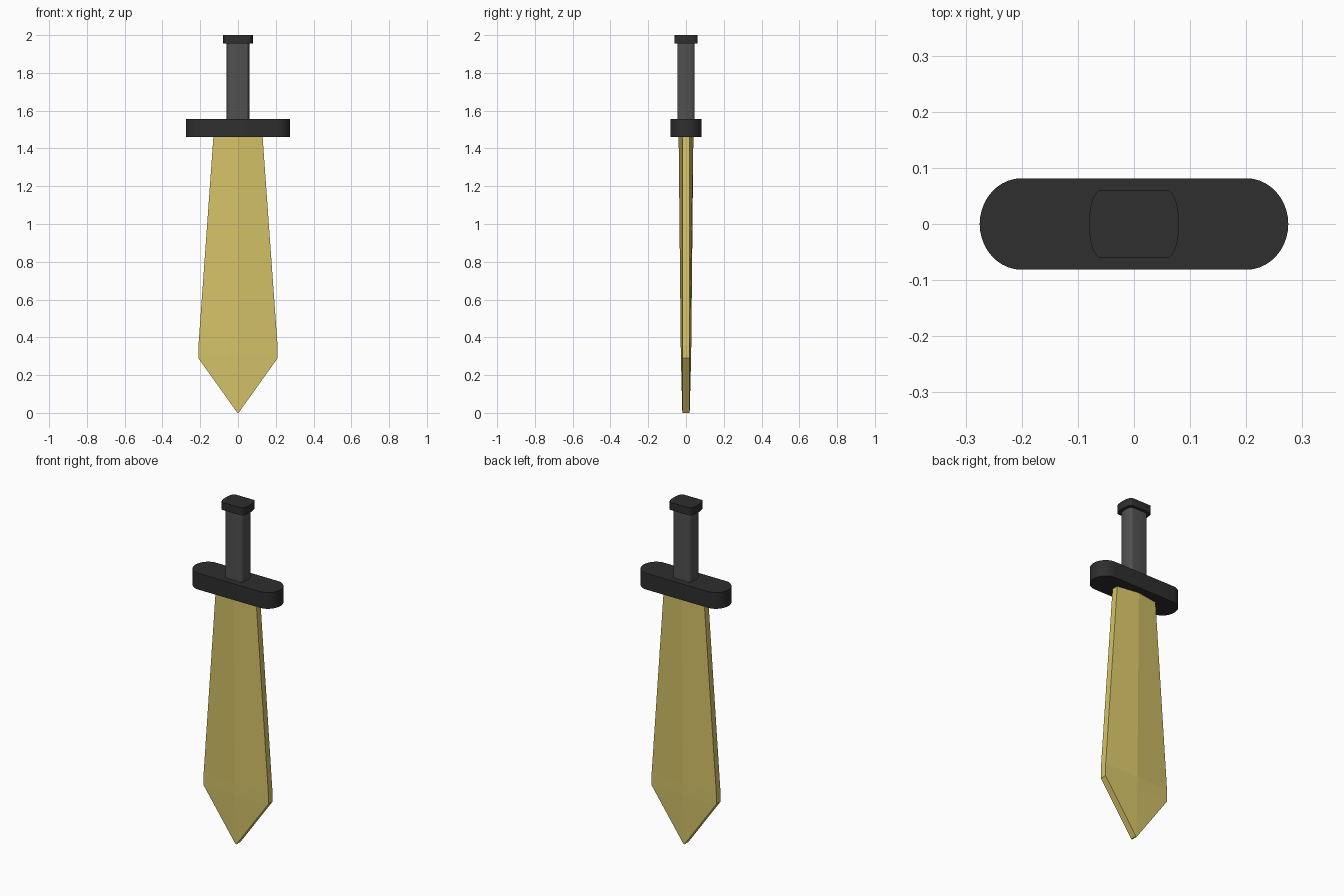
import bpy, bmesh, math

if "Cube" in bpy.data.objects:
    bpy.data.objects.remove(bpy.data.objects["Cube"])


def material(name, *rgb):
    lin = [((c / 255 + 0.055) / 1.055) ** 2.4 for c in rgb]
    m = bpy.data.materials.new(name)
    m.diffuse_color = (*lin, 1)
    m.use_nodes = True
    m.node_tree.nodes["Principled BSDF"].inputs["Base Color"].default_value = m.diffuse_color
    return m


gold = material("gold", 213, 195, 105)
black = material("black", 46, 46, 46)
grey = material("dark_grey", 80, 80, 80)


def loft(name, rings, mat, smooth=True):
    """Skin a stack of equal-length rings and cap both ends."""
    bm = bmesh.new()
    rows = [[bm.verts.new(p) for p in r] for r in rings]
    n = len(rows[0])
    for a, b in zip(rows, rows[1:]):
        for i in range(n):
            j = (i + 1) % n
            bm.faces.new((a[i], a[j], b[j], b[i]))
    bm.faces.new(rows[0][::-1])
    bm.faces.new(rows[-1])
    bmesh.ops.remove_doubles(bm, verts=bm.verts, dist=0.0005)
    bmesh.ops.recalc_face_normals(bm, faces=bm.faces)
    me = bpy.data.meshes.new(name)
    bm.to_mesh(me)
    bm.free()
    me.materials.append(mat)
    if smooth:
        me.shade_smooth()
        me.set_sharp_from_angle(angle=math.radians(30))
    ob = bpy.data.objects.new(name, me)
    bpy.context.collection.objects.link(ob)
    return ob


def prism(name, outline, z0, z1, mat):
    return loft(name, [[(x, y, z) for x, y in outline] for z in (z0, z1)], mat)


def capsule(hx, hy, straight, power=1.0, steps=20):
    """Bar with flat long sides and bulging ends."""
    pts = []
    for side in (1, -1):
        for i in range(steps + 1):
            a = -math.pi / 2 + math.pi * i / steps
            x = straight + (hx - straight) * max(0, math.cos(a)) ** power
            pts.append((side * x, side * hy * math.sin(a)))
    return pts


# Blade: six-sided section (z, half width, ridge depth), thick blunt edge
EDGE = 0.019
blade = []
for z, w, r in ((0.004, 0.003, 0.0195), (0.29, 0.21, 0.027), (0.36, 0.209, 0.028), (1.465, 0.13, 0.039)):
    blade.append([(w, -EDGE, z), (w, EDGE, z), (0, r, z),
                  (-w, EDGE, z), (-w, -EDGE, z), (0, -r, z)])
blade[0] = [(x, y, 0) for x, y, z in blade[0]]
loft("blade", blade, gold, smooth=False)

# Cross guard
prism("guard", capsule(0.275, 0.0815, 0.2), 1.46, 1.555, black)

# Grip and pommel
prism("grip", capsule(0.061, 0.044, 0.046), 1.55, 1.96, grey)
prism("pommel", capsule(0.08, 0.06, 0.06), 1.955, 2.0, black)
